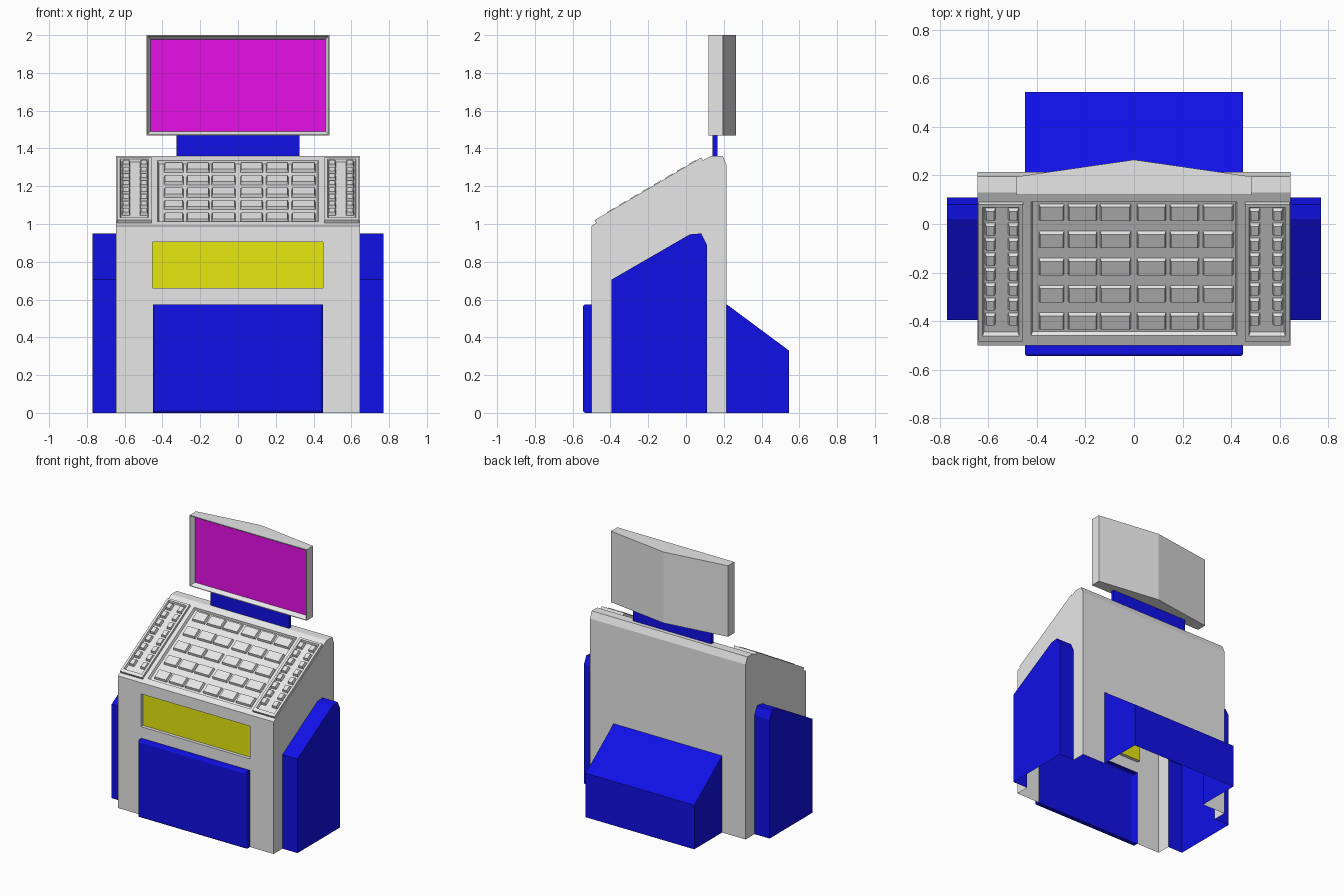
import bpy, bmesh, math
from mathutils import Matrix, Vector

cube = bpy.data.objects.get("Cube")
if cube:
    bpy.data.objects.remove(cube, do_unlink=True)


def material(name, color):
    m = bpy.data.materials.new(name)
    m.use_nodes = True
    m.diffuse_color = (*color, 1)
    m.node_tree.nodes["Principled BSDF"].inputs["Base Color"].default_value = (*color, 1)
    return m


LO, HI = 0.005, 0.8
MATS = [material("light_grey", (HI, HI, HI)), material("blue", (LO, LO, HI)),
        material("yellow", (HI, HI, LO)), material("magenta", (HI, LO, HI))]
GREY, BLUE, YELLOW, MAGENTA = range(4)


def finish(name, bm):
    mesh = bpy.data.meshes.new(name)
    bmesh.ops.remove_doubles(bm, verts=bm.verts, dist=1e-5)
    bm.to_mesh(mesh)
    bm.free()
    for m in MATS:
        mesh.materials.append(m)
    obj = bpy.data.objects.new(name, mesh)
    bpy.context.collection.objects.link(obj)
    return obj


def face(bm, pts, out, mat=GREY):
    """Add a polygon whose normal points towards out."""
    f = bm.faces.new([bm.verts.new(p) for p in pts])
    f.normal_update()
    if f.normal.dot(Vector(out)) < 0:
        f.normal_flip()
    f.material_index = mat


def rect(u0, u1, v0, v1, w=0.0):
    return [Vector(p) for p in ((u0, v0, w), (u1, v0, w), (u1, v1, w), (u0, v1, w))]


def loft(bm, M, loops, floor_mat=GREY):
    """Join rectangles one after another and close the last one."""
    loops = [[bm.verts.new(M @ p) for p in loop] for loop in loops]
    for a, b in zip(loops, loops[1:]):
        for i in range(4):
            j = (i + 1) % 4
            bm.faces.new((a[i], a[j], b[j], b[i]))
    bm.faces.new(loops[-1]).material_index = floor_mat


# Shared outlines in (y, z)
HALF = 0.645
BODY = [(-.5, 0), (-.5, .99), (.13, 1.36), (.195, 1.36), (.215, 1.31), (.215, 0)]
POD = [(-.395, 0), (-.395, .705), (.02, .945), (.08, .95), (.11, .89), (.11, 0)]
PANEL_W, PANEL_TOP = 0.45, 0.575

# Frames for the front wall and the sloping deck
FRONT = Matrix.Translation((0, -.5, 0)) @ Matrix.Rotation(math.pi / 2, 4, 'X')
ANGLE = math.atan2(.37, .63)
DECK = Matrix.Translation((0, -.5, .99)) @ Matrix.Rotation(ANGLE, 4, 'X')


def along(y):
    return (y + .5) / math.cos(ANGLE)


# Cabinet shell, open underneath and behind the blue parts
bm = bmesh.new()
for s in (-1, 1):
    face(bm, [(s * HALF, y, z) for y, z in BODY + POD[::-1]], (s, 0, 0))
    face(bm, [(s * x, -.5, z) for x, z in
              ((PANEL_W, 0), (HALF, 0), (HALF, PANEL_TOP), (PANEL_W, PANEL_TOP))], (0, -1, 0))
for (y0, z0), (y1, z1) in zip(BODY[2:4], BODY[3:5]):
    face(bm, [(-HALF, y0, z0), (HALF, y0, z0), (HALF, y1, z1), (-HALF, y1, z1)], (0, .5, 1))
arch = [(-HALF, 0), (-HALF, 1.31), (HALF, 1.31), (HALF, 0),
        (PANEL_W, 0), (PANEL_W, PANEL_TOP), (-PANEL_W, PANEL_TOP), (-PANEL_W, 0)]
face(bm, [(x, .215, z) for x, z in arch], (0, 1, 0))
window = (-.453, .45, .66, .905)
loft(bm, FRONT, [rect(-HALF, HALF, PANEL_TOP, .99), rect(*window), rect(*window, -.025)], YELLOW)
tray = (-.425, .425, along(-.46), along(.09))
floor = (-.418, .418, along(-.453), along(.083))
loft(bm, DECK, [rect(-HALF, HALF, 0, along(.13)), rect(*tray), rect(*floor, -.018)])
finish("cabinet", bm)

# Side pods
for side, s in (("left", 1), ("right", -1)):
    bm = bmesh.new()
    a, b = s * HALF, s * .77
    face(bm, [(b, y, z) for y, z in POD], (s, 0, 0), BLUE)
    for (y0, z0), (y1, z1) in zip(POD, POD[1:]):
        face(bm, [(a, y0, z0), (b, y0, z0), (b, y1, z1), (a, y1, z1)],
             (0, z0 - z1, y1 - y0), BLUE) if y0 != y1 else \
            face(bm, [(a, y0, z0), (b, y0, z0), (b, y1, z1), (a, y1, z1)], (0, y0 + .15, 0), BLUE)
    finish(side + "_side_pod", bm)

# Rear housing with a sloping lid
bm = bmesh.new()
rear = [(.215, PANEL_TOP), (.545, .33), (.545, 0)]
for (y0, z0), (y1, z1) in zip(rear, rear[1:]):
    face(bm, [(-PANEL_W, y0, z0), (PANEL_W, y0, z0), (PANEL_W, y1, z1), (-PANEL_W, y1, z1)],
         (0, 1, 1), BLUE)
for s in (-1, 1):
    face(bm, [(s * PANEL_W, y, z) for y, z in rear + [(.215, 0)]], (s, 0, 0), BLUE)
finish("rear_housing", bm)

# Front door with softened edges, open at the back
bm = bmesh.new()
bmesh.ops.create_cube(bm, size=1, matrix=Matrix.Translation((0, -.5225, PANEL_TOP / 2))
                      @ Matrix.Diagonal((2 * PANEL_W, .045, PANEL_TOP, 1)))
bmesh.ops.delete(bm, geom=[f for f in bm.faces if f.normal.y > .5], context='FACES')
bmesh.ops.bevel(bm, geom=[e for e in bm.edges if all(v.co.y < -.53 for v in e.verts)],
                offset=.014, segments=3, profile=.5, affect='EDGES')
for f in bm.faces:
    f.material_index = BLUE
finish("front_door", bm)


def button(bm, u0, u1, y0, y1, base, top, taper):
    v0, v1 = along(y0), along(y1)
    loft(bm, DECK, [rect(u0, u1, v0, v1, base),
                    rect(u0 + taper, u1 - taper, v0 + taper, v1 - taper, top)])


# Main keys: five rows of six
bm = bmesh.new()
columns = [(-.392, -.288), (-.272, -.152), (-.14, -.013), (.012, .132), (.148, .267), (.284, .41)]
for row in range(5):
    y = .008 - row * .112
    for u0, u1 in columns:
        button(bm, u0, u1, y, y + .066, -.018, 0, .005)
finish("main_keys", bm)

# Raised side key banks with two columns of eight small keys
for side, s in (("left", 1), ("right", -1)):
    bm = bmesh.new()
    mid, h = s * .549, .018
    outer = (mid - .092, mid + .092, along(-.475), along(.09))
    inner = (mid - .075, mid + .075, along(-.452), along(.078))
    sunk = (mid - .07, mid + .07, along(-.445), along(.072))
    loft(bm, DECK, [rect(*outer), rect(*outer, h), rect(*inner, h), rect(*sunk, .002)])
    finish(side + "_key_bank", bm)
    bm = bmesh.new()
    for row in range(8):
        y = .021 - row * .0617
        for c in (.4975, .5925):
            button(bm, s * c - .021, s * c + .021, y, y + .045, .002, .022, .005)
    finish(side + "_small_keys", bm)

# Screen stand
bm = bmesh.new()
bmesh.ops.create_cube(bm, size=1, matrix=Matrix.Translation((0, .153, 1.413))
                      @ Matrix.Diagonal((.65, .026, .125, 1)))
for f in bm.faces:
    f.material_index = BLUE
finish("screen_stand", bm)

# Screen with a sloping bezel and a peaked back
bm = bmesh.new()
W, Z0, Z1 = .485, 1.468, 2.0
plan = [(-W, .12), (-W, .195), (0, .265), (W, .195), (W, .12)]
for (x0, y0), (x1, y1) in zip(plan, plan[1:]):
    face(bm, [(x0, y0, Z0), (x1, y1, Z0), (x1, y1, Z1), (x0, y0, Z1)], (y0 - y1, x1 - x0, 0)
         if x0 != x1 else (x0, 0, 0))
for z, d in ((Z0, -1), (Z1, 1)):
    face(bm, [(x, y, z) for x, y in plan], (0, 0, d))
loft(bm, Matrix.Translation((0, .62, 0)) @ FRONT,
     [rect(-W, W, Z0, Z1), rect(-W + .005, W - .005, Z0 + .005, Z1 - .005),
      rect(-.462, .462, 1.491, 1.977, -.03)], MAGENTA)
finish("screen", bm)
